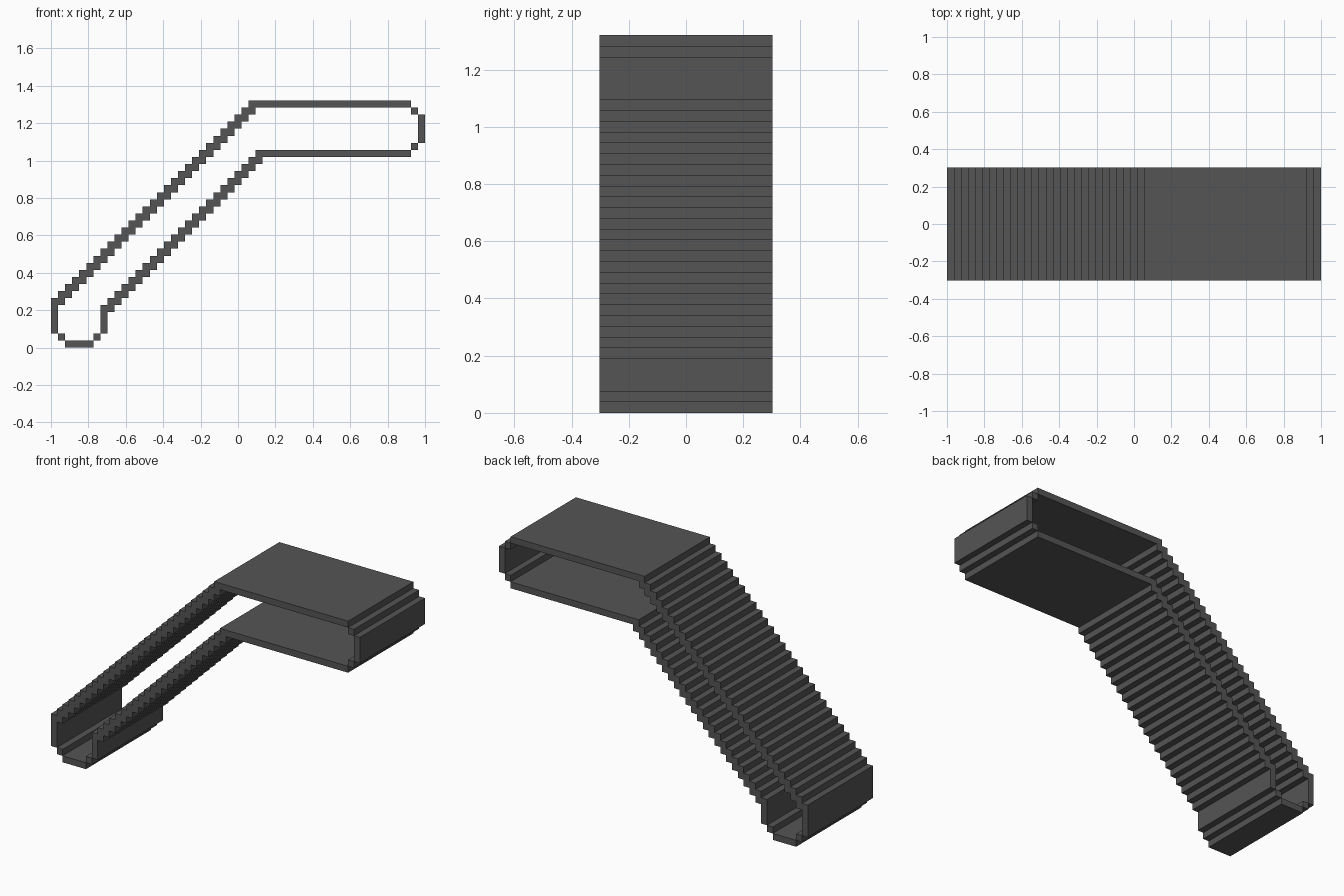
import bpy, bmesh, math

if "Cube" in bpy.data.objects:
    bpy.data.objects.remove(bpy.data.objects["Cube"])

U = 2 / 53          # one block
HALF = 8 * U        # half the belt width

grey = bpy.data.materials.new("dark grey rubber")
grey.diffuse_color = (0.09, 0.09, 0.09, 1)
grey.use_nodes = True
grey.node_tree.nodes["Principled BSDF"].inputs["Base Color"].default_value = grey.diffuse_color


def build(name, cells):
    """Extrude a set of side-view grid cells (column, row) across the width."""
    bm = bmesh.new()
    verts = {}

    def vert(i, k):
        if (i, k) not in verts:
            verts[i, k] = bm.verts.new((i * U - 1, -HALF, k * U))
        return verts[i, k]

    for i, k in sorted(set(cells)):
        bm.faces.new([vert(i, k), vert(i + 1, k), vert(i + 1, k + 1), vert(i, k + 1)])
    ext = bmesh.ops.extrude_face_region(bm, geom=bm.faces[:], use_keep_orig=True)
    moved = [g for g in ext["geom"] if isinstance(g, bmesh.types.BMVert)]
    bmesh.ops.translate(bm, vec=(0, 2 * HALF, 0), verts=moved)
    bmesh.ops.recalc_face_normals(bm, faces=bm.faces[:])
    bmesh.ops.dissolve_limit(bm, angle_limit=math.radians(1),
                             verts=bm.verts[:], edges=bm.edges[:])
    me = bpy.data.meshes.new(name)
    bm.to_mesh(me)
    bm.free()
    me.materials.append(grey)
    bpy.context.collection.objects.link(bpy.data.objects.new(name, me))


def belt(col, upright, ramp_end, bar_end):
    """Upright column, stepped ramp two blocks thick, then a flat bar."""
    top = upright[-1]
    cells = [(col, r) for r in upright]
    for n in range(1, ramp_end - col + 1):
        cells += [(col + n, top + n - 1), (col + n, top + n)]
    level = top + ramp_end - col
    return cells + [(c, level) for c in range(ramp_end, bar_end)]


# Upper and lower runs of the belt
build("upper_belt", belt(0, range(2, 7), 28, 51))
build("lower_belt", belt(7, range(2, 6), 29, 51))

# Rounded ends
build("foot_plate", [(c, 0) for c in range(2, 6)])
build("head_plate", [(52, r) for r in range(29, 33)])

# Corner blocks that chamfer the ends
corners = {"foot_left": (1, 1), "foot_right": (6, 1),
           "head_upper": (51, 33), "head_lower": (51, 28)}
for name, cell in corners.items():
    build(name + "_corner", [cell])
